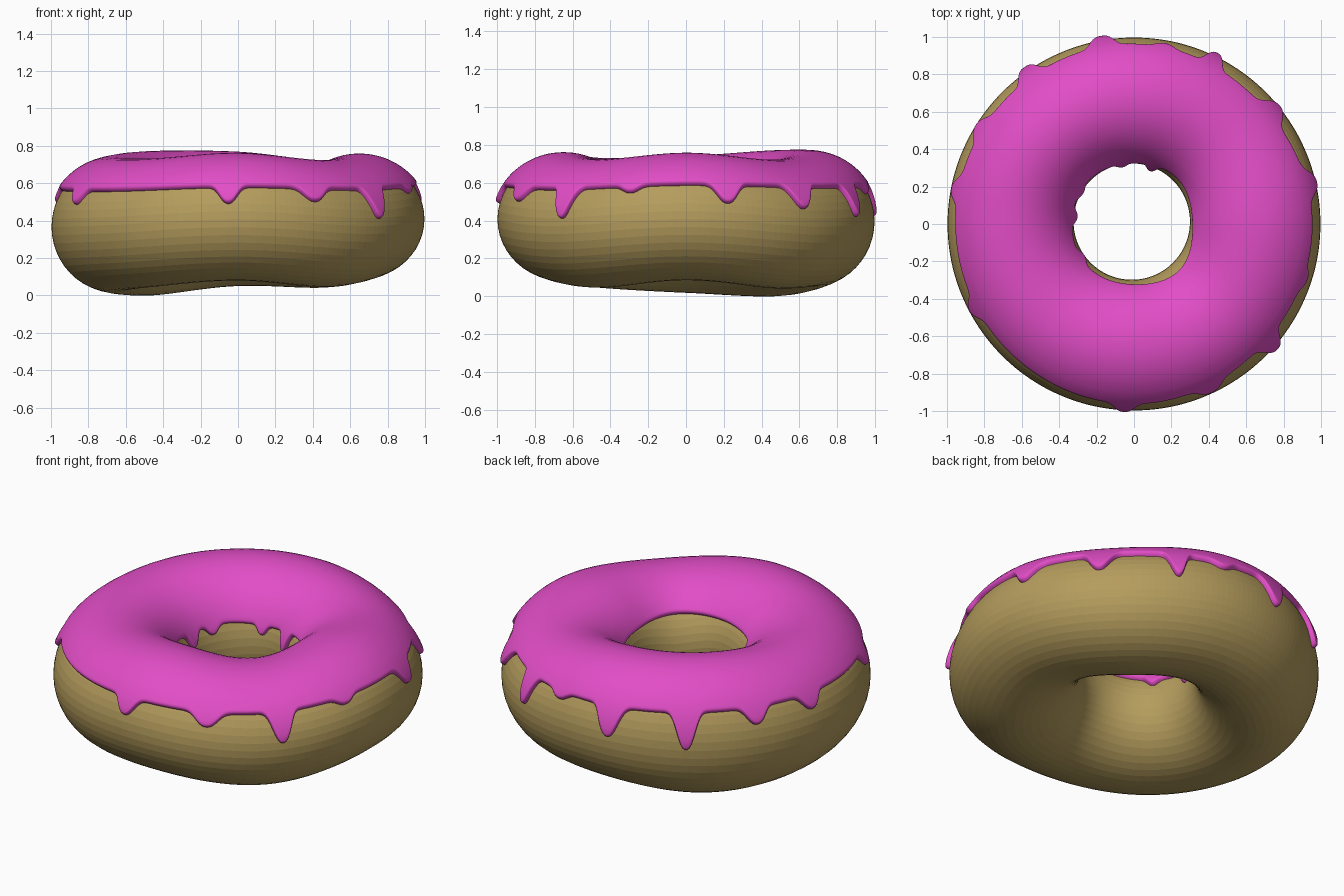
import bpy, math
from math import sin, cos, pi, asin, sqrt, radians, exp

if "Cube" in bpy.data.objects:
    bpy.data.objects.remove(bpy.data.objects["Cube"])

# Height of the ring's top and underside, and icing edges, every 45 degrees from +x
TOP = [.732, .695, .742, .745, .715, .705, .735, .697]
BOTTOM = [.085, .042, .05, 0, .018, .045, .08, .045]
OUTER_EDGE = [.585, .57, .575, .575, .56, .555, .575, .56]
INNER_EDGE = [.54, .52, .51, .51, .50, .53, .56, .56]
# Drips: (angle, lowest z, half width in radians)
OUTER_DRIPS = [(13, .49, .07), (39, .46, .07), (64, .42, .05), (80, .54, .06),
               (100, .42, .065), (125, .385, .06), (148, .49, .065), (169, .49, .065),
               (208, .485, .06), (267, .49, .06), (295, .50, .075), (319, .41, .06),
               (342, .545, .06)]
INNER_DRIPS = [(70, .41, .09), (100, .46, .1), (150, .46, .12), (175, .42, .12), (215, .48, .12)]
THICK = 0.027


def ring_value(vals, th):
    """Smooth periodic interpolation around the ring."""
    f = (th / (pi / 4)) % 8
    i = int(f)
    t = f - i
    a, b, c, d = (vals[(i + k) % 8] for k in (-1, 0, 1, 2))
    return b + .5 * t * (c - a + t * (2 * a - 5 * b + 4 * c - d + t * (3 * (b - c) + d - a)))


def edge_height(base, drips, th):
    z0 = z = ring_value(base, th)
    for ang, low, w in drips:
        d = abs((th - radians(ang) + pi) % (2 * pi) - pi)
        z = min(z, z0 - (z0 - low) * exp(-(d / w) ** 2.4))
    return z


def section(th):
    top, bot = ring_value(TOP, th), ring_value(BOTTOM, th)
    return (top + bot) / 2, (top - bot) / 2


def surface(th, ph, off=0):
    """Point on the wobbly ring, pushed outward by off."""
    mid, h = section(th)
    a, rc = .343, .654
    nx, nz = cos(ph) / a, sin(ph) / h
    n = sqrt(nx * nx + nz * nz)
    r = rc + a * cos(ph) + off * nx / n
    z = mid + h * sin(ph) + off * nz / n
    k = (1 - cos(ph)) / 2          # hole sits slightly off centre
    return (r * cos(th) - .012 * k, r * sin(th) + .013 * k, z)


def make(name, rows, wrap, color):
    n, m = len(rows), len(rows[0])
    verts = [p for row in rows for p in row]
    faces = []
    for i in range(n):
        for j in range(m if wrap else m - 1):
            i2, j2 = (i + 1) % n, (j + 1) % m
            faces.append((i * m + j, i2 * m + j, i2 * m + j2, i * m + j2))
    me = bpy.data.meshes.new(name)
    me.from_pydata(verts, [], faces)
    mat = bpy.data.materials.new(name + "_color")
    mat.diffuse_color = (*color, 1)
    mat.use_nodes = True
    mat.node_tree.nodes["Principled BSDF"].inputs["Base Color"].default_value = mat.diffuse_color
    me.materials.append(mat)
    ob = bpy.data.objects.new(name, me)
    bpy.context.collection.objects.link(ob)
    return ob


# Dough ring
N, M = 192, 48
make("dough", [[surface(2 * pi * i / N, 2 * pi * j / M) for j in range(M)] for i in range(N)],
     True, (.46, .335, .11))

# Icing shell with rounded, dripping rims
LIP = .05
RIM = [0, .003, .012, .028, LIP]
NI = 540
rows = []
for i in range(NI):
    th = 2 * pi * i / NI
    mid, h = section(th)
    po = asin((edge_height(OUTER_EDGE, OUTER_DRIPS, th) - mid) / h)
    pi_ = pi - asin((edge_height(INNER_EDGE, INNER_DRIPS, th) - mid) / h)
    lo, hi = .82, pi - .82
    prof = [(po, -.012)]
    prof += [(po + u, THICK * sqrt(max(0, 1 - (1 - u / LIP) ** 2))) for u in RIM]
    prof += [(po + LIP + (lo - po - LIP) * k / 8, THICK) for k in range(1, 8)]
    prof += [(lo + (hi - lo) * k / 14, THICK) for k in range(15)]
    prof += [(hi + (pi_ - LIP - hi) * k / 8, THICK) for k in range(1, 8)]
    prof += [(pi_ - u, THICK * sqrt(max(0, 1 - (1 - u / LIP) ** 2))) for u in reversed(RIM)]
    prof += [(pi_, -.012)]
    rows.append([surface(th, p, o) for p, o in prof])
icing = make("icing", rows, False, (.76, .075, .57))
icing.data.polygons.foreach_set("use_smooth", [True] * len(icing.data.polygons))
